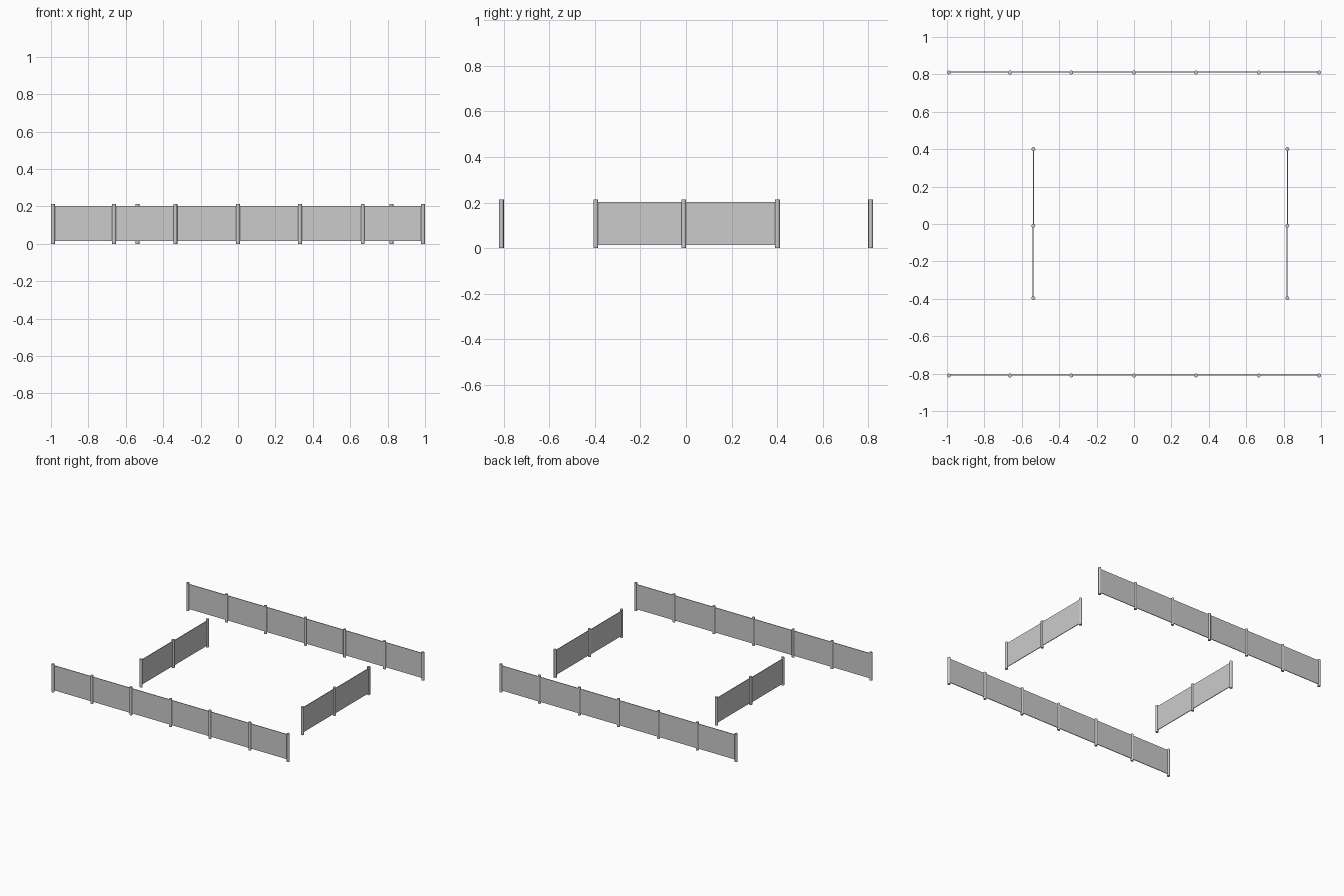
import bpy, math

if "Cube" in bpy.data.objects:
    bpy.data.objects.remove(bpy.data.objects["Cube"])

POST_R, POST_H = 0.0105, 0.213
Z0, Z1, THICK = 0.014, 0.203, 0.005


def post(name, x, y):
    bpy.ops.mesh.primitive_cylinder_add(vertices=12, radius=POST_R, depth=POST_H,
                                        location=(x, y, POST_H / 2))
    ob = bpy.context.object
    ob.name = name
    bpy.ops.object.shade_smooth_by_angle(angle=math.radians(40))


def panel(name, a, b):
    # thin board between two points on the ground plan
    dx, dy = b[0] - a[0], b[1] - a[1]
    bpy.ops.mesh.primitive_cube_add(
        size=1, location=((a[0] + b[0]) / 2, (a[1] + b[1]) / 2, (Z0 + Z1) / 2),
        rotation=(0, 0, math.atan2(dy, dx)))
    ob = bpy.context.object
    ob.name = name
    ob.scale = (math.hypot(dx, dy), THICK, Z1 - Z0)


def fence(name, points, offsets):
    # posts at every point, one panel per bay with a small sideways offset
    for p in points:
        post(name + "_post", *p)
    for a, b, (ox, oy) in zip(points, points[1:], offsets):
        panel(name + "_panel", (a[0] + ox, a[1] + oy), (b[0] + ox, b[1] + oy))


# long front and back fences
xs = (-0.9895, -0.663, -0.335, 0.0, 0.331, 0.667, 0.9895)
for name, y in (("front_fence", -0.81), ("back_fence", 0.81)):
    fence(name, [(x, y) for x in xs], [(0, 0.002)] * 6)

# short side fences
ys = (-0.396, -0.010, 0.401)
for name, x in (("left_fence", -0.538), ("right_fence", 0.82)):
    fence(name, [(x, y) for y in ys], [(-0.002, 0), (0.001, 0)])
